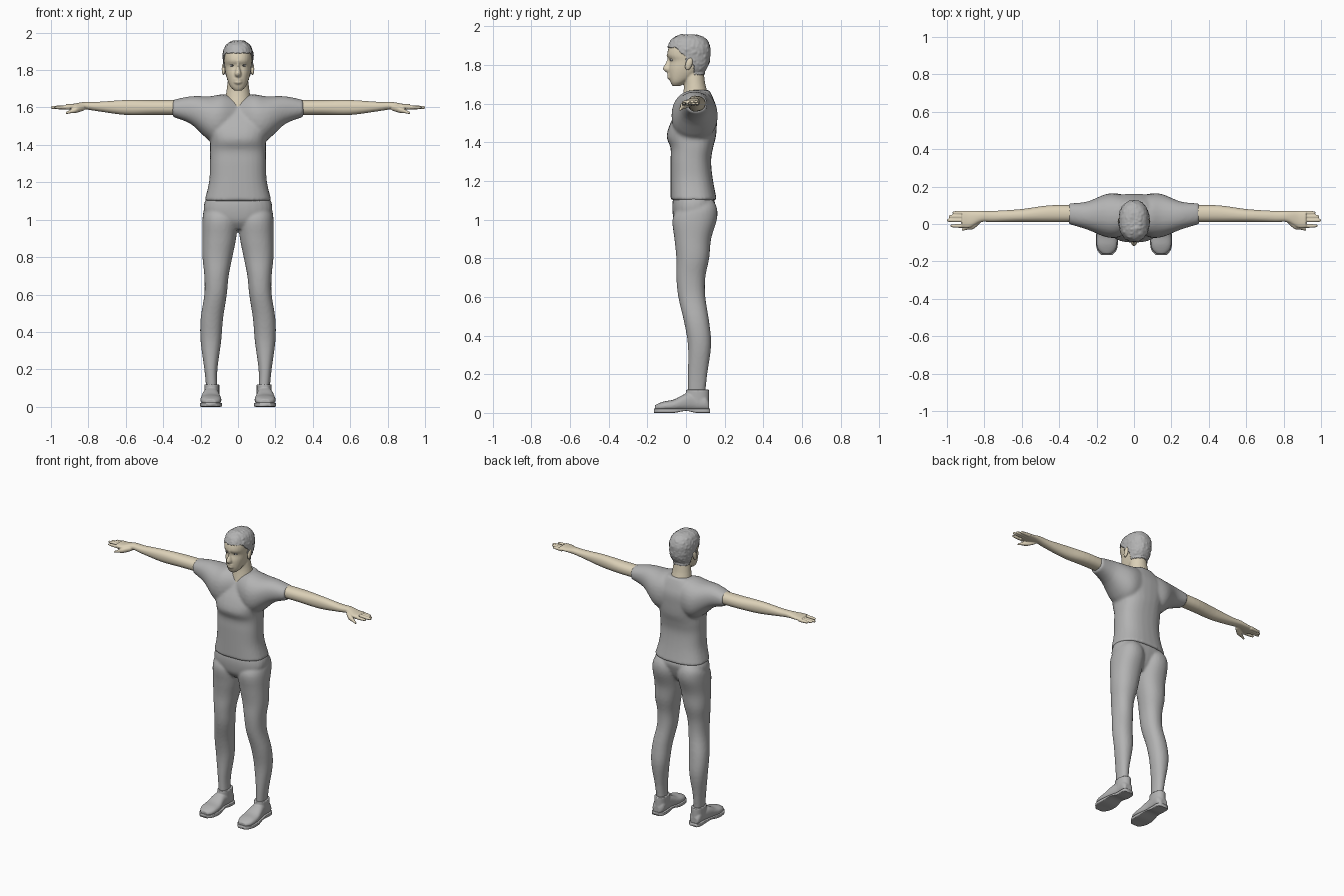
import bpy, bmesh, math
from mathutils import Vector, noise

if "Cube" in bpy.data.objects:
    bpy.data.objects.remove(bpy.data.objects["Cube"])


def material(name, red, green, blue):
    mat = bpy.data.materials.new(name)
    mat.use_nodes = True
    colour = (red, green, blue, 1)
    mat.diffuse_color = colour
    mat.node_tree.nodes["Principled BSDF"].inputs["Base Color"].default_value = colour
    return mat


CLOTH = material("grey cloth", .45, .45, .45)
HAIR = material("grey hair", .45, .45, .45)
SKIN = material("skin", .72, .64, .48)
EYE = material("eye grey", .5, .5, .5)
PUPIL = material("pupil dark", .1, .1, .1)


def spline(rings, steps=4):
    """Fill in smooth in-between rings along the given ones."""
    rings = [Vector(ring) for ring in rings]
    padded = [rings[0]] + rings + [rings[-1]]
    filled = []
    for before, start, end, after in zip(padded, padded[1:], padded[2:], padded[3:]):
        leave, arrive = (end - before) / 2, (after - start) / 2
        for step in range(steps):
            t = step / steps
            ease = t * t * (3 - 2 * t)
            filled.append(start.lerp(end, ease) + leave * t * (1 - t) ** 2
                          - arrive * t * t * (1 - t))
    return filled + [rings[-1]]


def power_wave(value, power):
    return math.copysign(abs(value) ** (2 / power), value)


def loft(bm, axis, rings, power=2.2, sides=28, mirror=False):
    """Skin rings of (position, a min, a max, b min, b max) along an axis."""
    for side in ((1, -1) if mirror else (1,)):
        loops = []
        for along, a_min, a_max, b_min, b_max in spline(rings):
            loop = []
            for i in range(sides):
                angle = math.tau * i / sides
                a = (a_min + a_max + (a_max - a_min) * power_wave(math.cos(angle), power)) / 2
                b = (b_min + b_max + (b_max - b_min) * power_wave(math.sin(angle), power)) / 2
                x, y, z = {"x": (along, a, b), "y": (a, along, b), "z": (a, b, along)}[axis]
                loop.append(bm.verts.new((side * x, y, z)))
            loops.append(loop)
        for low, high in zip(loops, loops[1:]):
            for i in range(sides):
                bm.faces.new((low[i - 1], low[i], high[i], high[i - 1]))
        bm.faces.new(loops[0])
        bm.faces.new(loops[-1])


def centred(rings):
    """Expand (height, half width, front, back) to full rings."""
    return [(z, -half, half, front, back) for z, half, front, back in rings]


def finish(name, bm, mat, voxel=0, smooth=4):
    bmesh.ops.recalc_face_normals(bm, faces=bm.faces)
    for face in bm.faces:
        face.smooth = True
    mesh = bpy.data.meshes.new(name)
    bm.to_mesh(mesh)
    bm.free()
    mesh.materials.append(mat)
    ob = bpy.data.objects.new(name, mesh)
    bpy.context.collection.objects.link(ob)
    if voxel:
        blend = ob.modifiers.new("Blend", "REMESH")
        blend.mode, blend.voxel_size, blend.use_smooth_shade = "VOXEL", voxel, True
        soften = ob.modifiers.new("Soften", "SMOOTH")
        soften.factor, soften.iterations = .5, smooth
    return ob


# Shirt: torso blended with wide sleeves
bm = bmesh.new()
loft(bm, "z", centred([
    (1.1, .18, -.08, .16), (1.2, .155, -.08, .14), (1.3, .15, -.08, .13),
    (1.37, .15, -.08, .14), (1.43, .15, -.1, .155), (1.5, .17, -.08, .16),
    (1.57, .16, -.04, .16), (1.63, .12, 0, .14), (1.67, .07, .03, .12)]), 2.5)
loft(bm, "x", [
    (0, -.03, .14, 1.45, 1.65), (.08, -.07, .16, 1.41, 1.67), (.15, -.07, .16, 1.42, 1.66),
    (.25, -.03, .12, 1.51, 1.66), (.35, 0, .11, 1.55, 1.64)], mirror=True)
finish("shirt", bm, CLOTH, .009)

# Trousers: pelvis blended with two legs
bm = bmesh.new()
loft(bm, "z", centred([
    (.95, .06, -.03, .09), (.99, .14, -.06, .12), (1.04, .18, -.07, .14),
    (1.09, .18, -.07, .15), (1.13, .16, -.06, .13)]), 2.4)
loft(bm, "z", [
    (.1, .11, .17, .01, .1), (.2, .11, .18, .01, .11), (.35, .09, .2, .01, .13),
    (.47, .08, .2, -.01, .12), (.6, .06, .18, -.04, .1), (.7, .05, .18, -.05, .1),
    (.8, .03, .19, -.05, .12), (.9, .01, .19, -.06, .13), (1, 0, .19, -.07, .16),
    (1.06, .01, .18, -.04, .16), (1.1, .04, .15, 0, .14)], mirror=True)
finish("trousers", bm, CLOTH, .008)

# Arms with palms
bm = bmesh.new()
loft(bm, "x", [
    (.3, .01, .1, 1.56, 1.64), (.45, .01, .1, 1.56, 1.64), (.6, .01, .08, 1.56, 1.64),
    (.75, .01, .07, 1.58, 1.63), (.82, .01, .07, 1.59, 1.63), (.88, -.02, .07, 1.59, 1.62),
    (.92, -.02, .07, 1.59, 1.62)], mirror=True)


def finger(joints):
    """Thin round digit through (x, y, z, radius) joints on both hands."""
    loft(bm, "x", [(x, y - r, y + r, z - r, z + r) for x, y, z, r in joints], 2, 12, True)


# Four fingers and a thumb
for y, tip in ((.06, .97), (.04, .99), (.02, 1), (-.01, .98)):
    finger([(.9, y, 1.6, .011), (tip - .03, y, 1.6, .01), (tip, y, 1.6, .007)])
finger([(.82, .02, 1.6, .015), (.86, -.01, 1.59, .018),
        (.89, -.02, 1.58, .011), (.92, -.03, 1.57, .007)])
finish("arms", bm, SKIN, .004, 3)

# Neck, head, nose and lips
bm = bmesh.new()
loft(bm, "z", centred([
    (1.56, .06, -.03, .11), (1.62, .07, -.02, .12), (1.7, .06, -.01, .1),
    (1.78, .05, -.02, .09)]), 2)
loft(bm, "z", centred([
    (1.69, .02, -.07, -.03), (1.71, .04, -.08, 0), (1.74, .054, -.088, .05),
    (1.78, .066, -.09, .1), (1.82, .072, -.083, .117), (1.85, .075, -.097, .12),
    (1.89, .075, -.09, .12), (1.93, .06, -.07, .1), (1.95, .03, -.03, .06)]), 2.3)
loft(bm, "z", centred([
    (1.85, .007, -.1, -.06), (1.82, .008, -.1, -.06), (1.78, .018, -.12, -.06),
    (1.76, .01, -.1, -.06)]), 2, 16)
for lip in (1.735, 1.75):
    loft(bm, "z", centred([
        (lip - .01, .015, -.09, -.06), (lip, .025, -.098, -.06),
        (lip + .01, .015, -.09, -.06)]), 2, 16)
head = finish("head", bm, SKIN, .005, 3)

# Hair: ragged shell lifted from the scalp above a sloping hairline
bm = bmesh.new()
scalp = head.evaluated_get(bpy.context.evaluated_depsgraph_get())
bm.from_mesh(scalp.to_mesh())


def is_hair(point):
    if point.y < 0:
        return point.z > 1.89 - max(0, point.y + .05)
    return point.z > (1.8 if point.y < .04 else 1.75)


bare = [face for face in bm.faces if not is_hair(face.calc_center_median())]
bmesh.ops.delete(bm, geom=bare, context="FACES")
bm.normal_update()
for vert in bm.verts:
    vert.co += vert.normal * (.003 + .005 * max(0, noise.noise(vert.co * 70)))
hair = finish("hair", bm, HAIR)
shell = hair.modifiers.new("Thickness", "SOLIDIFY")
shell.thickness, shell.offset = .005, 0

# Ears, eyes and pupils, mirrored to both sides
for name, centre, size, lean, mat in (
        ("ears", (.077, .015, 1.805), (.01, .018, .032), .25, SKIN),
        ("eyes", (.03, -.07, 1.826), (.014, .012, .008), 0, EYE),
        ("pupils", (.03, -.08, 1.826), (.005, .004, .005), 0, PUPIL)):
    bm = bmesh.new()
    bmesh.ops.create_uvsphere(bm, u_segments=20, v_segments=12, radius=1)
    for vert in bm.verts:
        vert.co *= Vector(size)
        vert.co.y += vert.co.z * lean
        vert.co += Vector(centre)
    pair = finish(name, bm, mat).modifiers.new("Mirror", "MIRROR")
    pair.use_mirror_merge = False

# Shoe outline from heel to toe: position, inner edge, outer edge, height
outline = [
    (.12, .12, .17, .06), (.1, .1, .18, .09), (.05, .1, .18, .1), (0, .1, .19, .1),
    (-.06, .09, .2, .07), (-.11, .09, .2, .06), (-.14, .1, .19, .05), (-.16, .12, .17, .04)]

# Shoe uppers with ankle collars
bm = bmesh.new()
loft(bm, "y", [(y, inner, outer, .01, top) for y, inner, outer, top in outline], 2.4, mirror=True)
loft(bm, "z", [(z, .1, .18, 0, .12) for z in (.05, .09, .12)], mirror=True)
finish("shoes", bm, CLOTH, .005, 3)


def arch(y):
    """Lift of the sole between heel and ball of the foot."""
    return .01 if -.03 < y < .03 else 0


# Soles, slightly wider than the uppers
bm = bmesh.new()
loft(bm, "y", [(y * 1.04, inner - .003, outer + .003, arch(y), .022)
               for y, inner, outer, top in outline], 8, mirror=True)
finish("soles", bm, CLOTH)
